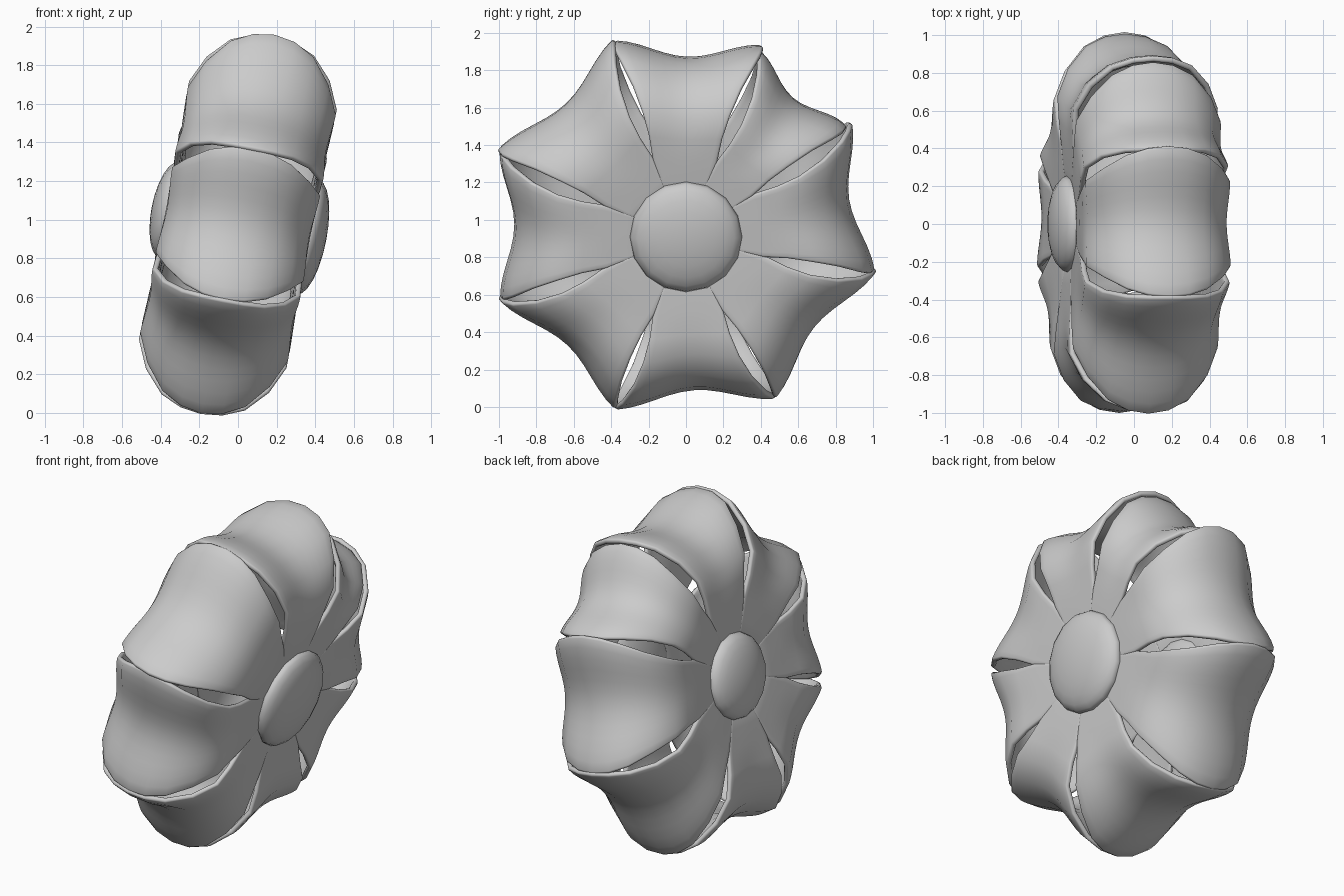
import bpy, bmesh, math
from mathutils import Vector, Matrix

cube = bpy.data.objects.get("Cube")
if cube:
    bpy.data.objects.remove(cube, do_unlink=True)

grey = bpy.data.materials.new("plain_grey")
grey.use_nodes = True
grey.diffuse_color = (0.6, 0.6, 0.6, 1)
grey.node_tree.nodes["Principled BSDF"].inputs["Base Color"].default_value = (0.6, 0.6, 0.6, 1)

TILT = Matrix.Translation((0, -0.018, 0.98)) @ Matrix.Rotation(math.radians(11), 4, 'Y')

# Half of the petal loop, hub to rim:
# axis offset and reach at the middle, axis offset and reach at the edge, slit half-gap
HALF = [(0.355, 0.20, 0.355, 0.20, -0.01),
        (0.365, 0.30, 0.365, 0.30, -0.01),
        (0.375, 0.41, 0.372, 0.41, -0.004),
        (0.38, 0.53, 0.385, 0.54, 0.026),
        (0.375, 0.64, 0.39, 0.67, 0.042),
        (0.31, 0.77, 0.325, 0.81, 0.042),
        (0.21, 0.85, 0.22, 0.92, 0.022),
        (0.10, 0.89, 0.11, 0.965, 0.006)]
RIM = [(0.0, 0.90, 0.0, 0.978, 0.0)]
LOOP = HALF + RIM + [(-a, b, -c, d, g) for a, b, c, d, g in reversed(HALF)]
ACROSS = 12


def finish(obj):
    obj.data.materials.append(grey)
    obj.matrix_world = TILT
    bpy.context.view_layer.objects.active = obj
    obj.select_set(True)
    bpy.ops.object.shade_smooth_by_angle(angle=math.radians(50))
    obj.select_set(False)


def make_petal(name, start, end):
    """Hollow ribbon loop with outward-curled edges, between two angles."""
    a = math.radians((start + end) / 2)
    slope = math.tan(math.radians((end - start) / 2))
    radial = Vector((0, math.sin(a), math.cos(a)))
    side = Vector((0, math.cos(a), -math.sin(a)))
    bm = bmesh.new()
    rows = []
    for u_mid, r_mid, u_edge, r_edge, gap in LOOP:
        half = r_edge * slope - gap
        row = []
        for i in range(ACROSS + 1):
            t = 2 * i / ACROSS - 1
            curl = (1 - math.cos(math.pi * t)) / 2
            u = u_mid + (u_edge - u_mid) * curl
            r = r_mid + (r_edge - r_mid) * curl
            row.append(bm.verts.new(Vector((u, 0, 0)) + radial * r + side * half * t))
        rows.append(row)
    for r0, r1 in zip(rows, rows[1:]):
        for i in range(ACROSS):
            bm.faces.new((r0[i], r0[i + 1], r1[i + 1], r1[i]))
    # Point the shell outward so thickness grows inside
    bm.normal_update()
    if sum(f.normal.dot(f.calc_center_median()) for f in bm.faces) < 0:
        bmesh.ops.reverse_faces(bm, faces=bm.faces[:])
    mesh = bpy.data.meshes.new(name)
    bm.to_mesh(mesh)
    bm.free()
    obj = bpy.data.objects.new(name, mesh)
    bpy.context.collection.objects.link(obj)
    shell = obj.modifiers.new("thickness", 'SOLIDIFY')
    shell.thickness = 0.03
    shell.offset = -1
    rounded = obj.modifiers.new("rounded_edge", 'BEVEL')
    rounded.width = 0.011
    rounded.segments = 2
    rounded.limit_method = 'ANGLE'
    rounded.angle_limit = math.radians(60)
    finish(obj)


def make_hub(name, offset, radius):
    """Domed button covering the petal roots."""
    bm = bmesh.new()
    bmesh.ops.create_uvsphere(bm, u_segments=16, v_segments=12, radius=1)
    bmesh.ops.transform(bm, matrix=Matrix.Translation((offset, 0.018, 0))
                        @ Matrix.Diagonal((0.095, radius, radius, 1))
                        @ Matrix.Rotation(math.radians(90), 4, 'Y'), verts=bm.verts)
    mesh = bpy.data.meshes.new(name)
    bm.to_mesh(mesh)
    bm.free()
    obj = bpy.data.objects.new(name, mesh)
    bpy.context.collection.objects.link(obj)
    finish(obj)


bpy.ops.object.select_all(action='DESELECT')

# Eight loops, slightly unevenly spaced around the hub
SEAMS = [-20.5, 24, 59, 104, 152, 200, 247.5, 292, 339.5]
for n, (start, end) in enumerate(zip(SEAMS, SEAMS[1:])):
    make_petal(f"petal_{n + 1}", start, end)

make_hub("left_hub", 0.37, 0.3)
make_hub("right_hub", -0.36, 0.255)
